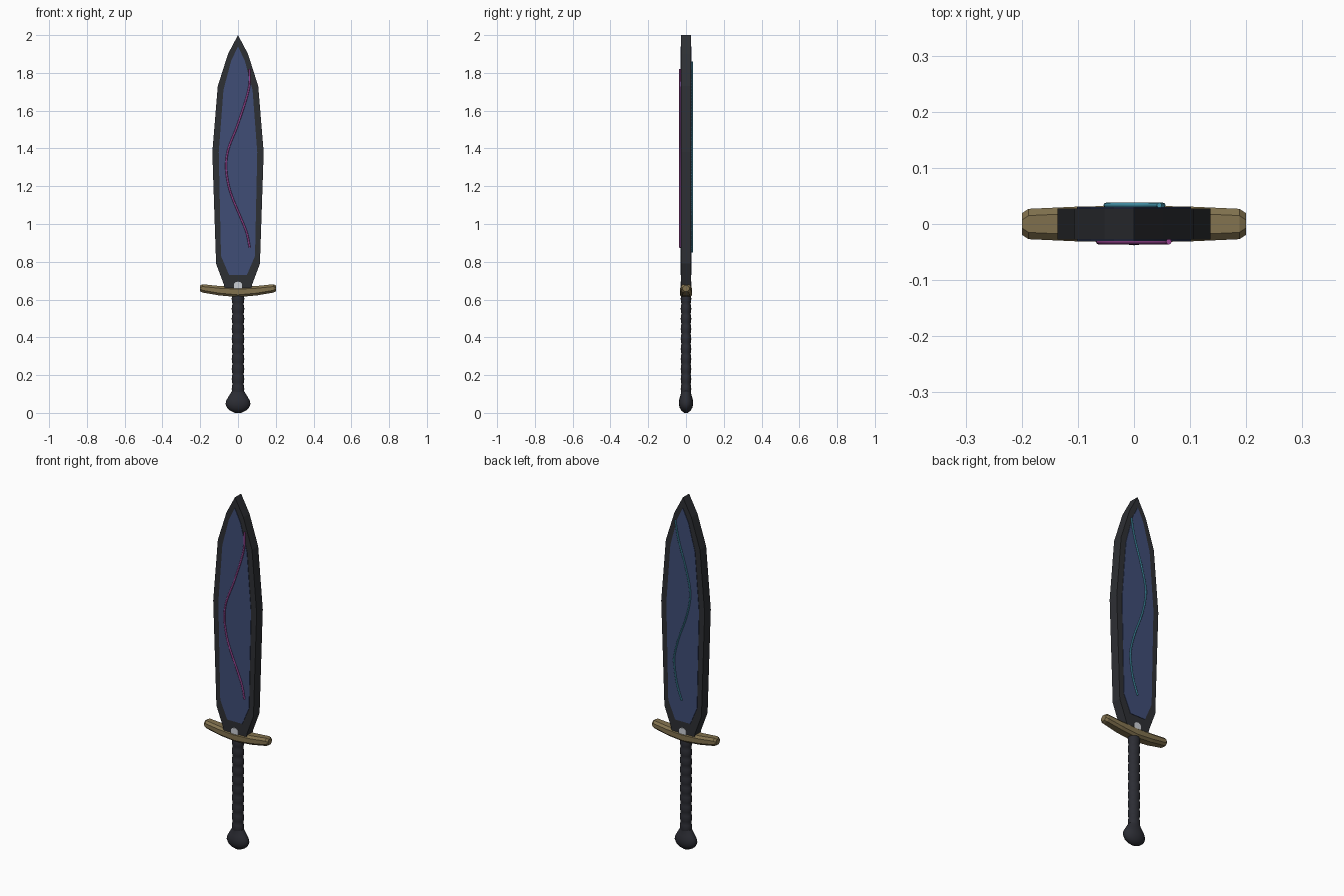
import bpy, bmesh, math
from mathutils import Vector

if "Cube" in bpy.data.objects:
    bpy.data.objects.remove(bpy.data.objects["Cube"])


def mat(name, r, g, b):
    m = bpy.data.materials.new(name)
    m.diffuse_color = (r, g, b, 1)
    m.use_nodes = True
    m.node_tree.nodes["Principled BSDF"].inputs["Base Color"].default_value = m.diffuse_color
    return m


STEEL = mat("dark steel", 0.027, 0.029, 0.034)
BLUE = mat("deep blue", 0.050, 0.074, 0.180)
GOLD = mat("old gold", 0.225, 0.170, 0.078)
GRIP = mat("black leather", 0.025, 0.026, 0.034)
PURPLE = mat("purple", 0.33, 0.06, 0.30)
CYAN = mat("cyan", 0.07, 0.36, 0.50)
SILVER = mat("pale silver", 0.60, 0.62, 0.66)


def finish(name, bm, material, smooth=None):
    bmesh.ops.recalc_face_normals(bm, faces=bm.faces)
    me = bpy.data.meshes.new(name)
    bm.to_mesh(me)
    bm.free()
    ob = bpy.data.objects.new(name, me)
    bpy.context.collection.objects.link(ob)
    me.materials.append(material)
    if smooth:
        bpy.ops.object.select_all(action='DESELECT')
        ob.select_set(True)
        bpy.context.view_layer.objects.active = ob
        bpy.ops.object.shade_smooth_by_angle(angle=math.radians(smooth))
    return ob


def loft(name, rings, material, smooth=None):
    """Skin a list of equal-length vertex rings and cap both ends."""
    bm = bmesh.new()
    vs = [[bm.verts.new(p) for p in ring] for ring in rings]
    n = len(vs[0])
    for a, b in zip(vs, vs[1:]):
        for i in range(n):
            j = (i + 1) % n
            bm.faces.new((a[i], a[j], b[j], b[i]))
    bm.faces.new(vs[0])
    bm.faces.new(vs[-1])
    return finish(name, bm, material, smooth)


def slab(name, half, y0, y1, material):
    """Extrude a half outline (x, z), mirrored in x, from y0 to y1."""
    pts = half + [(-x, z) for x, z in reversed(half) if x > 0]
    return loft(name, [[(x, y, z) for x, z in pts] for y in (y0, y1)], material)


def ellipse(z, rx, ry, n=16):
    return [(rx * math.cos(math.tau * i / n), ry * math.sin(math.tau * i / n), z)
            for i in range(n)]


# Blade and its blue faces
slab("blade", [(0.07, 0.65), (0.075, 0.68), (0.116, 0.79), (0.136, 1.38),
               (0.107, 1.73), (0.053, 1.90), (0, 2.0)], -0.0275, 0.0275, STEEL)
panel = [(0.047, 0.73), (0.09, 0.83), (0.102, 1.38), (0.077, 1.71),
         (0.036, 1.865), (0, 1.94)]
for name, s in (("front_panel", -1), ("back_panel", 1)):
    slab(name, panel, s * 0.025, s * 0.030, BLUE)


# Glowing wavy inlays, one on each face
def inlay(name, pts, y, radius, material):
    bm = bmesh.new()
    p = [Vector((x, y, z)) for x, z in pts]
    p = [2 * p[0] - p[1]] + p + [2 * p[-1] - p[-2]]
    path = []
    for i in range(1, len(p) - 2):
        a, b, c, d = p[i - 1:i + 3]
        for k in range(8):
            t = k / 8
            path.append(0.5 * (2 * b + (c - a) * t + (2 * a - 5 * b + 4 * c - d) * t * t
                               + (3 * b - a - 3 * c + d) * t ** 3))
    path.append(p[-2])
    bm.free()
    rings = []
    for i, q in enumerate(path):
        d = (path[min(i + 1, len(path) - 1)] - path[max(i - 1, 0)]).normalized()
        side = d.cross(Vector((0, 1, 0)))
        rings.append([q + radius * (side * math.cos(math.tau * k / 8)
                                    + Vector((0, math.sin(math.tau * k / 8), 0)))
                      for k in range(8)])
    return loft(name, rings, material, 50)


inlay("front_inlay", [(0.062, 1.82), (0.056, 1.71), (0.0, 1.53), (-0.050, 1.40),
                      (-0.063, 1.31), (-0.053, 1.22), (-0.030, 1.14), (0.02, 1.02),
                      (0.047, 0.95), (0.062, 0.875)], -0.0315, 0.005, PURPLE)
inlay("back_inlay", [(0.045, 1.86), (0.022, 1.75), (-0.018, 1.62), (-0.047, 1.50),
                     (-0.046, 1.42), (-0.022, 1.32), (0.022, 1.20), (0.048, 1.10),
                     (0.050, 1.04), (0.034, 0.94), (0.004, 0.85)], 0.0335, 0.0045, CYAN)

# Crossguard: chamfered section swept along x
guard = [(0.0, 0.613, 0.667, 0.033), (0.10, 0.622, 0.672, 0.031),
         (0.188, 0.637, 0.681, 0.027), (0.20, 0.643, 0.675, 0.019)]


def guard_ring(x, z0, z1, h):
    c = 0.012
    return [(x, h, z0 + c), (x, h, z1 - c), (x, h - c, z1), (x, c - h, z1),
            (x, -h, z1 - c), (x, -h, z0 + c), (x, c - h, z0), (x, h - c, z0)]


stations = [(-x, a, b, h) for x, a, b, h in guard[:0:-1]] + guard
loft("crossguard", [guard_ring(*s) for s in stations], GOLD)

# Small silver collar showing above the guard
slab("collar", [(0.022, 0.65), (0.022, 0.682), (0.012, 0.692), (0, 0.695)],
     -0.030, 0.030, SILVER)

# Wrapped grip with rounded ridges
rings = []
ridges, z0, z1 = 10, 0.10, 0.63
for i in range(ridges):
    for t in (0.0, 0.2, 0.5, 0.8):
        r = 0.029 + 0.0045 * math.sin(math.pi * t)
        rings.append(ellipse(z0 + (z1 - z0) * (i + t) / ridges, r, r * 0.84))
rings.append(ellipse(z1, 0.029, 0.0245))
loft("grip", rings, GRIP, 40)

# Flattened pear-shaped pommel
loft("pommel", [ellipse(*p) for p in (
    (0.0, 0.016, 0.010), (0.012, 0.042, 0.024), (0.026, 0.058, 0.033),
    (0.046, 0.066, 0.038), (0.066, 0.062, 0.037), (0.085, 0.051, 0.032),
    (0.103, 0.040, 0.027), (0.115, 0.032, 0.026))], GRIP, 50)
